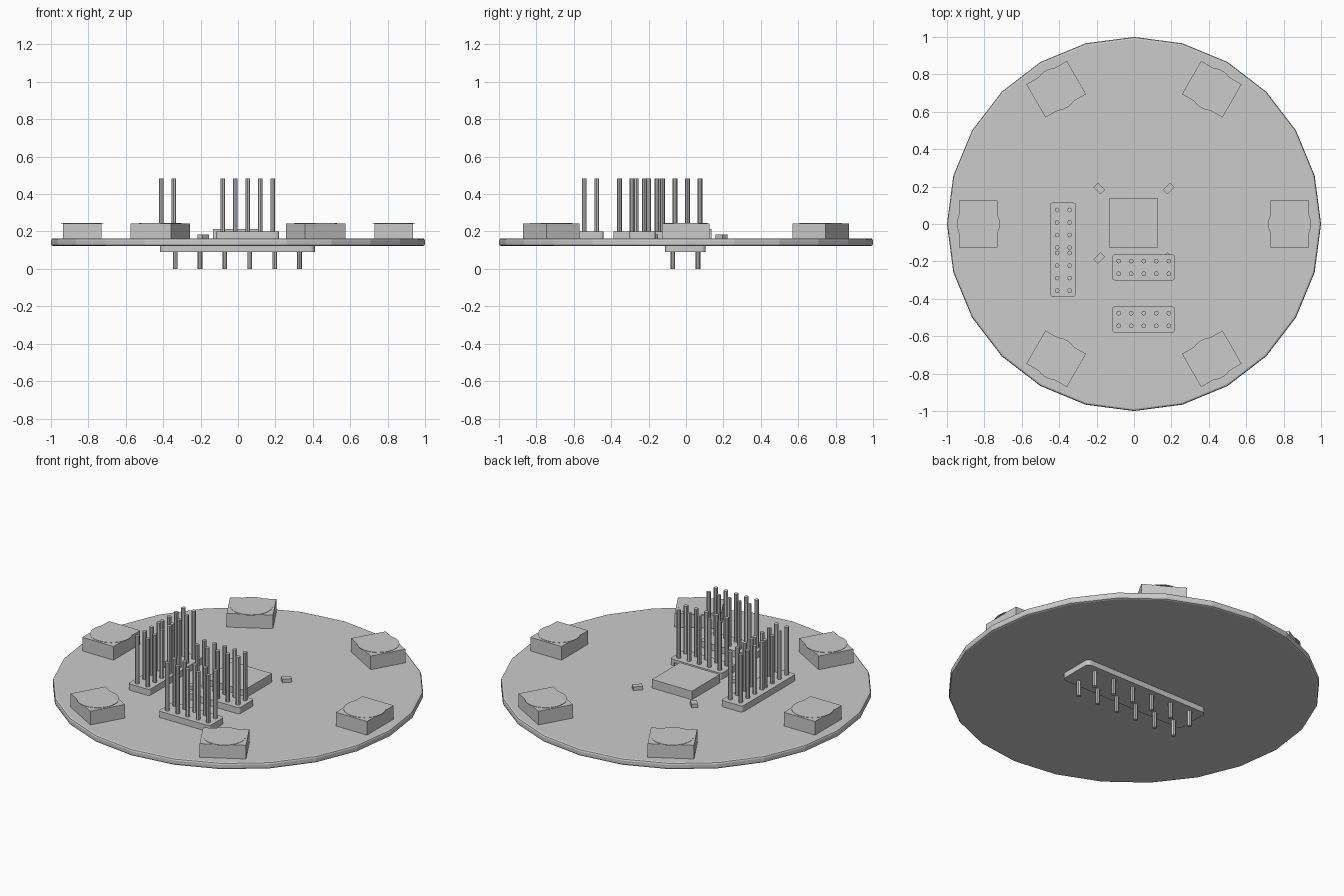
import bpy, bmesh, math
from mathutils import Matrix, Vector

cube = bpy.data.objects.get("Cube")
if cube:
    bpy.data.objects.remove(cube, do_unlink=True)

GREY = (0.6, 0.6, 0.6, 1)
mat = bpy.data.materials.new("plain grey")
mat.use_nodes = True
mat.diffuse_color = GREY
mat.node_tree.nodes["Principled BSDF"].inputs["Base Color"].default_value = GREY

BOARD_BOTTOM, BOARD_TOP = 0.123, 0.163


def finish(bm, name):
    bmesh.ops.recalc_face_normals(bm, faces=bm.faces)
    mesh = bpy.data.meshes.new(name)
    bm.to_mesh(mesh)
    bm.free()
    mesh.materials.append(mat)
    obj = bpy.data.objects.new(name, mesh)
    bpy.context.collection.objects.link(obj)
    return obj


def add_box(bm, centre, size, z0, z1, angle=0.0, corner=0.0):
    """Upright block, turned about z, with optional rounded plan corners."""
    part = bmesh.new()
    bmesh.ops.create_cube(part, size=1)
    part.transform(Matrix.Diagonal((size[0], size[1], z1 - z0, 1)))
    if corner:
        upright = [e for e in part.edges
                   if abs(e.verts[0].co.z - e.verts[1].co.z) > 1e-4]
        bmesh.ops.bevel(part, geom=upright, offset=corner, segments=3,
                        profile=0.5, affect='EDGES')
    part.transform(Matrix.Translation((*centre, (z0 + z1) / 2))
                   @ Matrix.Rotation(angle, 4, 'Z'))
    temp = bpy.data.meshes.new("temp")
    part.to_mesh(temp)
    part.free()
    bm.from_mesh(temp)
    bpy.data.meshes.remove(temp)


def add_rod(bm, x, y, z0, z1, radius, sides):
    bmesh.ops.create_cone(bm, cap_ends=True, segments=sides, radius1=radius,
                          radius2=radius, depth=z1 - z0,
                          matrix=Matrix.Translation((x, y, (z0 + z1) / 2)))


def header(name, centre, size, base_z, pin_z, xs, ys, corner):
    """Connector strip: rounded base plus a grid of pins."""
    bm = bmesh.new()
    add_box(bm, centre, size, *base_z, corner=corner)
    finish(bm, name + "_base")
    bm = bmesh.new()
    for x in xs:
        for y in ys:
            add_rod(bm, x, y, *pin_z, 0.0125, 8)
    finish(bm, name + "_pins")


def row(start, step, count):
    return [start + step * i for i in range(count)]


# Round board with a softened rim
bm = bmesh.new()
add_rod(bm, 0, 0, BOARD_BOTTOM, BOARD_TOP, 1.0, 24)
bmesh.ops.rotate(bm, verts=bm.verts, matrix=Matrix.Rotation(math.pi / 2, 3, 'Z'))
rim = [e for e in bm.edges if abs(e.verts[0].co.z - e.verts[1].co.z) < 1e-4]
bmesh.ops.bevel(bm, geom=rim, offset=0.011, segments=2, profile=0.5, affect='EDGES')
finish(bm, "board")

# Ring of six lamps, each a block with a thin round lens on top
for i in range(6):
    a = math.radians(60 * i)
    x, y = 0.832 * math.cos(a), 0.832 * math.sin(a)
    bm = bmesh.new()
    add_box(bm, (x, y), (0.205, 0.25), BOARD_TOP, 0.244, a)
    finish(bm, f"lamp_block_{i + 1}")
    bm = bmesh.new()
    add_rod(bm, x, y, 0.242, 0.246, 0.114, 32)
    finish(bm, f"lamp_lens_{i + 1}")

# Central chip and its four small radial components
bm = bmesh.new()
add_box(bm, (-0.003, 0.005), (0.262, 0.262), BOARD_TOP, 0.214)
finish(bm, "chip")
for i in range(4):
    a = math.radians(45 + 90 * i)
    x, y = 0.263 * math.cos(a), 0.263 * math.sin(a) + 0.004
    bm = bmesh.new()
    add_box(bm, (x, y), (0.053, 0.035), BOARD_TOP, 0.184, a)
    finish(bm, f"small_component_{i + 1}")

# Upper pin headers
BASE, PINS = (BOARD_TOP, 0.2), (0.2, 0.484)
PITCH = 0.067
header("side_header", (-0.38, -0.137), (0.139, 0.503), BASE, PINS,
       row(-0.411, PITCH, 2), row(-0.356, PITCH, 4) + row(-0.126, PITCH, 4), 0.015)
for name, y in (("middle_header", -0.232), ("front_header", -0.511)):
    header(name, (0.051, y), (0.337, 0.139), BASE, PINS,
           row(-0.082, PITCH, 5), row(y - PITCH / 2, PITCH, 2), 0.015)

# Underside header
header("lower_header", (-0.003, -0.003), (0.827, 0.216), (0.091, BOARD_BOTTOM),
       (0, 0.091), row(-0.336, 0.133, 6), row(-0.07, 0.134, 2), 0.025)
